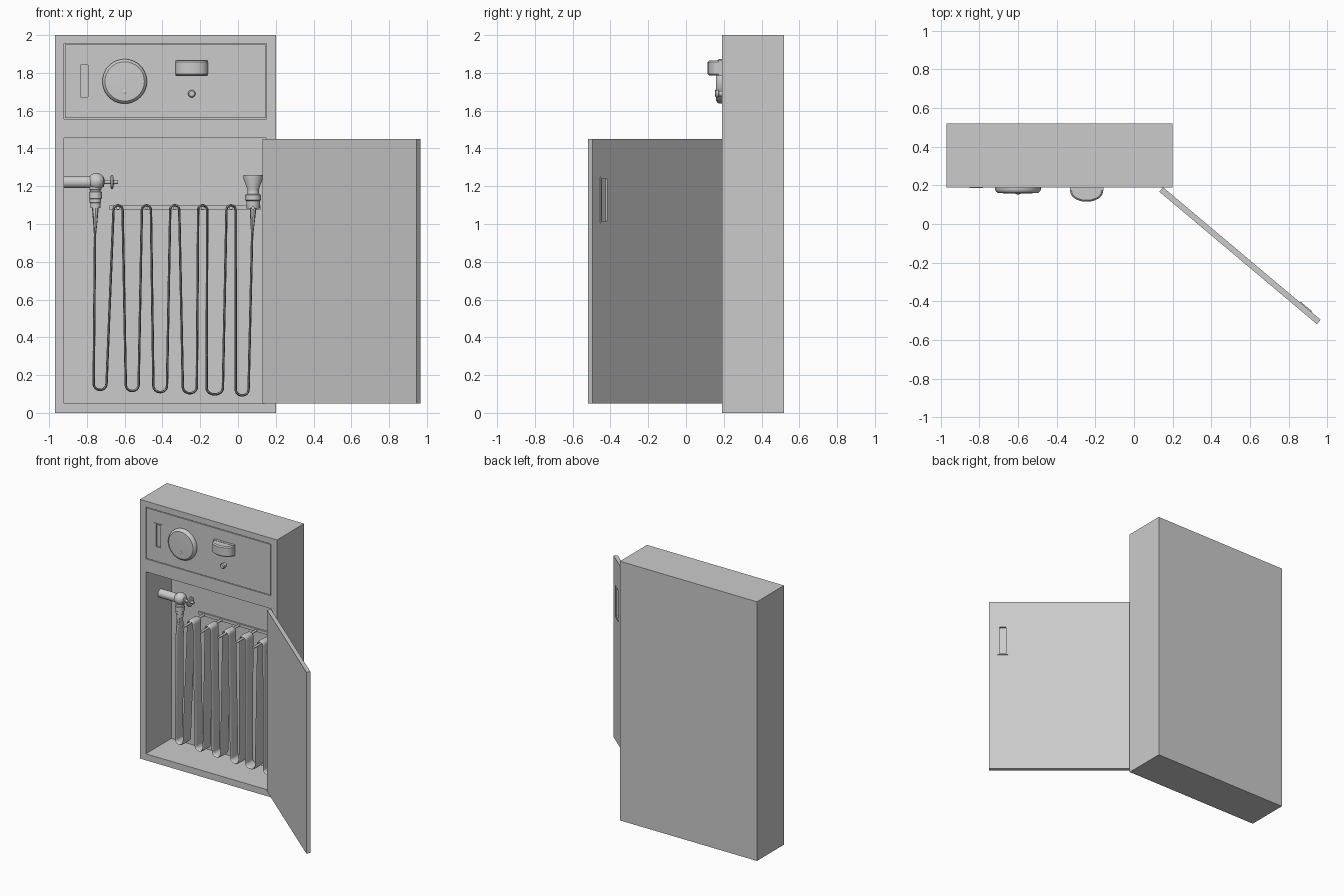
import bpy, bmesh, math
from mathutils import Matrix, Vector

if "Cube" in bpy.data.objects:
    bpy.data.objects.remove(bpy.data.objects["Cube"])


def finish(name, verts, faces, mat=None, smooth=False):
    me = bpy.data.meshes.new(name)
    me.from_pydata([tuple(v) for v in verts], [], faces)
    if mat is not None:
        me.transform(mat)
    bm = bmesh.new()
    bm.from_mesh(me)
    bmesh.ops.recalc_face_normals(bm, faces=bm.faces)
    bm.to_mesh(me)
    bm.free()
    ob = bpy.data.objects.new(name, me)
    bpy.context.collection.objects.link(ob)
    if smooth:
        bpy.ops.object.select_all(action='DESELECT')
        ob.select_set(True)
        bpy.context.view_layer.objects.active = ob
        bpy.ops.object.shade_smooth_by_angle(angle=math.radians(35))
    return ob


def box(name, x, y, z, mat=None):
    v = [(a, b, c) for a in x for b in y for c in z]
    f = [(0, 1, 3, 2), (4, 6, 7, 5), (0, 4, 5, 1), (2, 3, 7, 6), (0, 2, 6, 4), (1, 5, 7, 3)]
    return finish(name, v, f, mat)


def rings(name, loops, mat=None):
    """Skin a list of equal closed loops and cap both ends."""
    n = len(loops[0])
    verts = [p for l in loops for p in l]
    faces = [(i * n + j, i * n + (j + 1) % n, (i + 1) * n + (j + 1) % n, (i + 1) * n + j)
             for i in range(len(loops) - 1) for j in range(n)]
    faces += [tuple(range(n)), tuple(range((len(loops) - 1) * n, len(loops) * n))]
    return finish(name, verts, faces, mat, True)


def lathe(name, profile, origin, axis, n=32):
    """Revolve (radius, height) pairs about an axis through origin."""
    mat = Matrix.Translation(origin) @ Vector((0, 0, 1)).rotation_difference(Vector(axis)).to_matrix().to_4x4()
    loops = [[(r * math.cos(2 * math.pi * k / n), r * math.sin(2 * math.pi * k / n), h)
              for k in range(n)] for r, h in profile]
    return rings(name, loops, mat)


def cut(ob, x, y, z, mat=None):
    c = box("cutter", x, y, z, mat)
    c.hide_render = True
    m = ob.modifiers.new("cut", 'BOOLEAN')
    m.object, m.operation, m.solver = c, 'DIFFERENCE', 'EXACT'
    bpy.context.view_layer.objects.active = ob
    bpy.ops.object.modifier_apply(modifier=m.name)
    bpy.data.objects.remove(c)


def pull(name, ob, x, z, flip, mat=None):
    """Recessed pull with a slim L-shaped lip; front of the surface is y = 0 facing -y."""
    cut(ob, (x[0] + .015, x[1] - .015), (-.05, .015), (z[0] + .012, z[1] - .012), mat)
    box(name + "_side_lip", (x[0], x[0] + .006), (-.005, .005), z, mat)
    ze = (z[0], z[0] + .006) if flip else (z[1] - .006, z[1])
    box(name + "_end_lip", (x[0], x[1]), (-.005, .005), ze, mat)


# Cabinet shell with hose bay and control bay
FRONT = .19
cab = box("cabinet", (-.97, .20), (FRONT, .52), (0, 2))
cut(cab, (-.92, .15), (0, .50), (.05, 1.455))
cut(cab, (-.92, .15), (0, .23), (1.555, 1.955))
panel = box("control_panel", (-.915, .145), (FRONT, .231), (1.56, 1.95))
pull("panel_pull", panel, (-.85, -.78), (1.66, 1.855), False, Matrix.Translation((0, FRONT, 0)))

# Open door: local x runs from free edge to hinge, outer face at local y = 0
ux = Vector((-.765, .643, 0)).normalized()
uy = Vector((-ux.y, ux.x, 0))
door_mat = Matrix(((ux.x, uy.x, 0, .965), (ux.y, uy.y, 0, -.495), (0, 0, 1, 0), (0, 0, 0, 1)))
door = box("door", (0, 1.065), (0, .03), (.05, 1.45), door_mat)
pull("door_pull", door, (.062, .14), (1.005, 1.25), True, door_mat)

# Bell, alarm light and button on the control panel
lathe("alarm_bell", [(.118, 0), (.118, .012), (.114, .022), (.104, .03), (.05, .032), (.001, .032)],
      (-.6, FRONT, 1.755), (0, -1, 0), 48)
lathe("bell_stud", [(.012, 0), (.012, .003), (.006, .006)], (-.6, .159, 1.70), (0, -1, 0), 12)
loops = []
for inset, z in ((.008, 1.785), (0, 1.793), (0, 1.857), (.008, 1.865)):
    arc = [(-.245 + (.085 - inset) * math.cos(t), .17 - (.055 - inset) * math.sin(t), z)
           for t in [math.pi * k / 20 for k in range(21)]]
    loops.append(arc + [(-.33 + inset, FRONT + .002, z), (-.16 - inset, FRONT + .002, z)])
rings("alarm_light", loops)
box("alarm_light_base", (-.332, -.158), (.172, .195), (1.783, 1.867))
lathe("button", [(.015, 0), (.015, .015), (.02, .018), (.02, .03), (.014, .036)],
      (-.245, FRONT, 1.69), (0, -1, 0), 24)

# Valve: supply pipe, round body, stem with wheel, outlet coupling
Y = .37
lathe("supply_pipe", [(.032, 0), (.032, .15)], (-.92, Y, 1.222), (1, 0, 0))
lathe("valve_body", [(max(.001, .045 * math.sin(math.pi * k / 14)), -.045 * math.cos(math.pi * k / 14))
                     for k in range(15)], (-.75, Y, 1.225), (0, 0, 1))
lathe("valve_stem", [(.026, 0), (.026, .02), (.01, .022), (.01, .095)], (-.73, Y, 1.222), (1, 0, 0), 20)
lathe("valve_wheel", [(.028, 0), (.038, .003), (.038, .012), (.028, .015)], (-.675, Y, 1.222), (1, 0, 0), 28)
lathe("wheel_nut", [(.012, 0), (.012, .012)], (-.667, Y, 1.222), (1, 0, 0), 6)
lathe("outlet_coupling", [(.032, .12), (.032, .097), (.028, .095), (.028, .088), (.034, .084), (.034, .05),
                          (.03, .047), (.03, .03), (.026, .026), (.026, 0)], (-.755, Y, 1.085), (0, 0, 1))

# Nozzle at the free end of the hose
lathe("nozzle", [(.034, 0), (.036, .006), (.036, .04), (.042, .044), (.042, .072), (.034, .076),
                 (.03, .085), (.03, .1), (.05, .155), (.05, .178), (.04, .178), (.025, .12)],
      (.08, Y, 1.082), (0, 0, 1))

# Flat hose folded over pegs
bottoms = [(-.73, .034), (-.56, .034), (-.412, .036), (-.255, .037), (-.123, .043), (.022, .034)]
tops = [-.635, -.485, -.335, -.187, -.037]
path = [(-.755, 1.09), (-.757, .95)]
for i, (bx, w) in enumerate(bottoms):
    for k in range(13):
        t = math.pi * k / 12
        path.append((bx - w * math.cos(t), .155 - .006 * i - .033 * math.sin(t)))
    if i < len(tops):
        for k in range(11):
            t = math.pi * k / 10
            path.append((tops[i] - .024 * math.cos(t), 1.075 + .024 * math.sin(t)))
path += [(.075, .95), (.08, 1.09)]
loops = []
for i, p in enumerate(path):
    a, b = Vector(path[max(i - 1, 0)]), Vector(path[min(i + 1, len(path) - 1)])
    d = (b - a).normalized()
    end = i in (0, len(path) - 1)
    half_w, half_t = (.022, .018) if end else (.05, .0065)
    loop = []
    for k in range(12):
        t = 2 * math.pi * k / 12
        c, s = math.cos(t), math.sin(t)
        flat = math.copysign(abs(s) ** .5, s) * half_t
        loop.append((p[0] - d.y * flat, Y + c * half_w, p[1] + d.x * flat))
    loops.append(loop)
rings("hose", loops)

# Rack pegs holding the folds
for i, x in enumerate(tops + [.08]):
    lathe(f"rack_peg_{i + 1}", [(.009, 0), (.009, .262)], (x, .24, 1.085), (0, 1, 0), 12)
box("rack_rail", (-.68, .12), (.488, .502), (1.075, 1.097))
